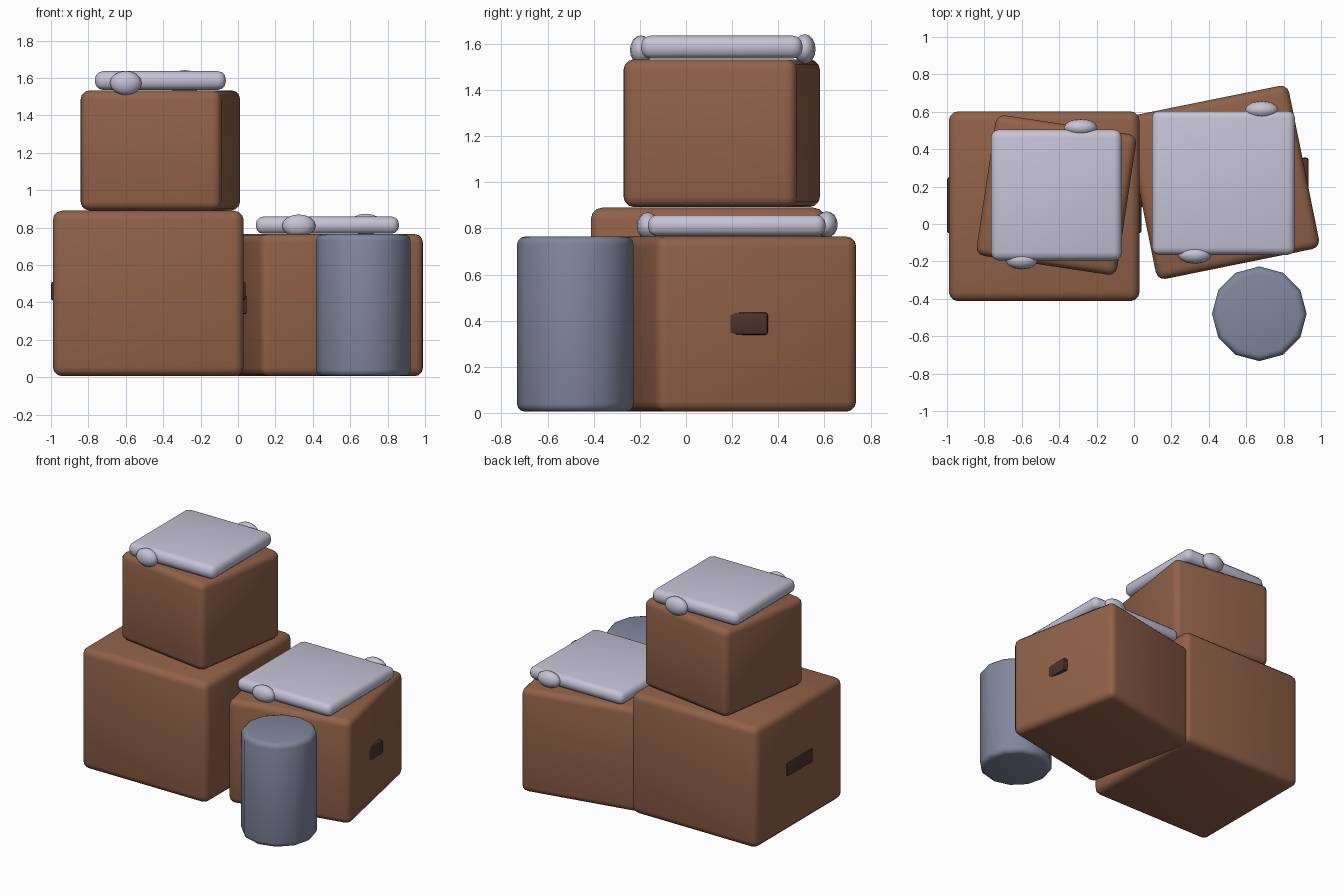
import bpy, math

if "Cube" in bpy.data.objects:
    bpy.data.objects.remove(bpy.data.objects["Cube"])


def material(name, rgb):
    m = bpy.data.materials.new(name)
    m.diffuse_color = (*rgb, 1)
    m.use_nodes = True
    m.node_tree.nodes["Principled BSDF"].inputs["Base Color"].default_value = m.diffuse_color
    return m


BROWN = material("crate brown", (0.28, 0.12, 0.065))
DARK = material("dark handle brown", (0.072, 0.034, 0.025))
CLOTH = material("pale lilac cloth", (0.56, 0.54, 0.67))
METAL = material("blue grey metal", (0.22, 0.24, 0.34))


def finish(name, mat, bevel=0.0, segments=3, angle=40):
    ob = bpy.context.object
    ob.name = name
    ob.data.materials.append(mat)
    bpy.ops.object.transform_apply(location=False, rotation=False, scale=True)
    if bevel:
        b = ob.modifiers.new("rounding", 'BEVEL')
        b.width, b.segments = bevel, segments
        b.limit_method = 'ANGLE'
        b.angle_limit = math.radians(45)
        bpy.ops.object.modifier_apply(modifier=b.name)
    bpy.ops.object.shade_smooth_by_angle(angle=math.radians(angle))
    return ob


def box(name, center, size, mat, bevel, turn=0.0, segments=3):
    bpy.ops.mesh.primitive_cube_add(size=1, location=center, rotation=(0, 0, turn))
    bpy.context.object.scale = size
    return finish(name, mat, bevel, segments)


def ball(name, center, radii):
    bpy.ops.mesh.primitive_uv_sphere_add(segments=12, ring_count=8, radius=1, location=center)
    bpy.context.object.scale = radii
    return finish(name, CLOTH, angle=60)


# Three stacked crates
box("large_crate", (-0.48, 0.095, 0.4475), (1.02, 1.015, 0.885), BROWN, 0.05)
box("low_crate", (0.473, 0.2225, 0.385), (0.89, 0.89, 0.76), BROWN, 0.045, 0.2)
box("top_crate", (-0.415, 0.155, 1.2125), (0.76, 0.76, 0.64), BROWN, 0.045, -0.15)

# Handles on the left and right of the lower crates
for side, s in (("left", -1), ("right", 1)):
    box("large_crate_handle_" + side, (-0.48 + s * 0.5, 0.1, 0.46),
        (0.04, 0.30, 0.10), DARK, 0.012, segments=2)
    box("low_crate_handle_" + side, (0.473 + s * 0.442, 0.2225, 0.387),
        (0.036, 0.265, 0.098), DARK, 0.012, segments=2)

# Folded cloths with bunched corners
box("top_cloth", (-0.415, 0.155, 1.586), (0.70, 0.70, 0.10), CLOTH, 0.043)
ball("top_cloth_bunch_front", (-0.60, -0.195, 1.573), (0.085, 0.048, 0.064))
ball("top_cloth_bunch_back", (-0.285, 0.515, 1.577), (0.09, 0.047, 0.065))
box("low_cloth", (0.478, 0.22, 0.813), (0.765, 0.77, 0.092), CLOTH, 0.04)
ball("low_cloth_bunch_front", (0.325, -0.165, 0.81), (0.09, 0.048, 0.06))
ball("low_cloth_bunch_back", (0.683, 0.61, 0.817), (0.09, 0.048, 0.057))

# Twelve-sided drum
bpy.ops.mesh.primitive_cylinder_add(vertices=12, radius=0.253, depth=0.76,
                                    location=(0.67, -0.48, 0.385))
finish("drum", METAL, 0.035, 3)
